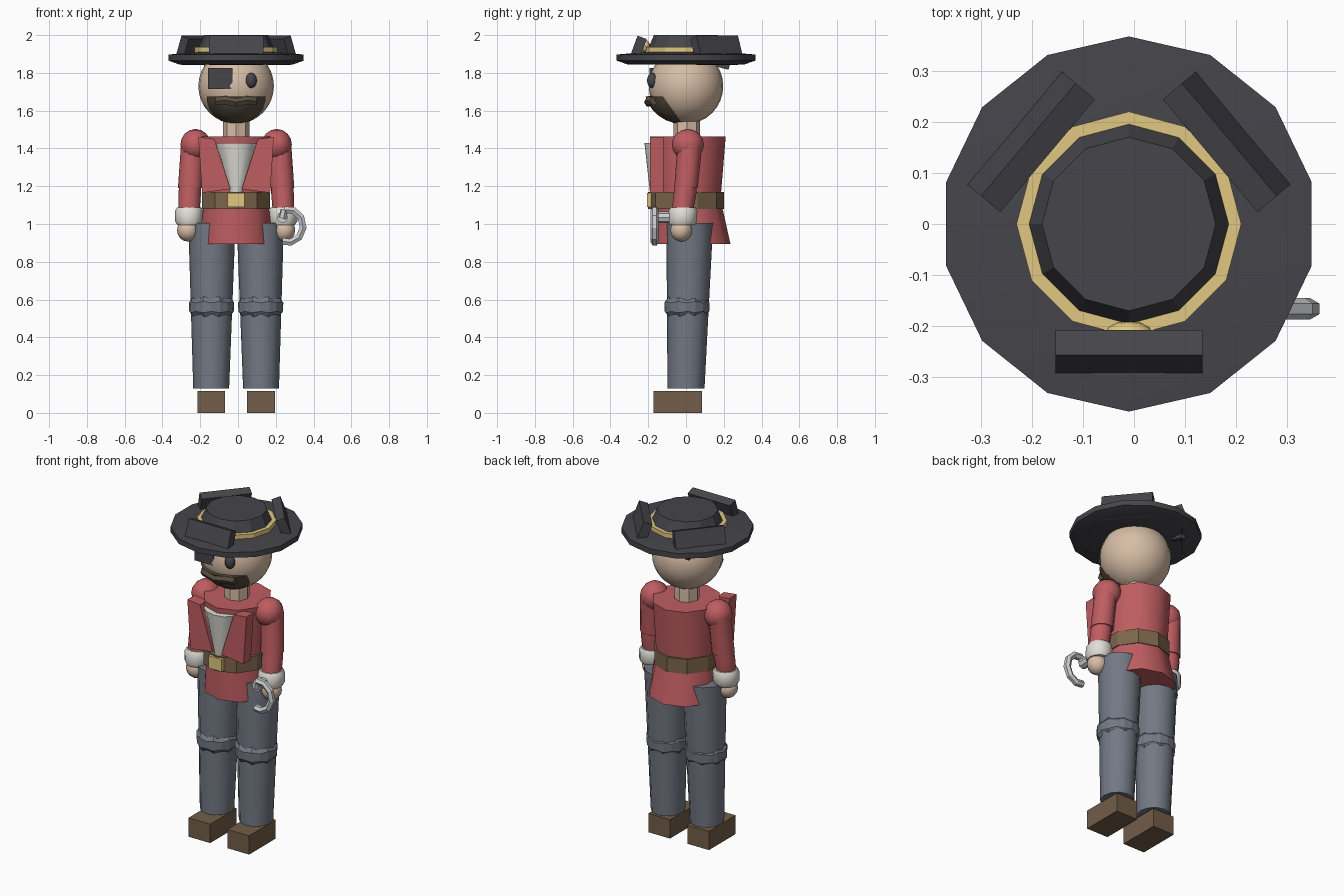
import bpy, bmesh, math
from mathutils import Vector, Matrix

if "Cube" in bpy.data.objects:
    bpy.data.objects.remove(bpy.data.objects["Cube"])

CX = -0.01  # body mid-plane; the hook pushes the bounding box to the other side
mats = {}
COL = dict(black=(.06, .06, .07), gold=(.75, .58, .22), skin=(.68, .51, .38), hair=(.10, .075, .05),
           red=(.52, .11, .12), white=(.75, .73, .67), leather=(.20, .13, .07), shoe=(.17, .11, .065),
           blue=(.17, .19, .23), steel=(.6, .61, .64))


def finish(name, bm, col, smooth=None):
    bmesh.ops.recalc_face_normals(bm, faces=bm.faces)
    me = bpy.data.meshes.new(name)
    bm.to_mesh(me)
    bm.free()
    ob = bpy.data.objects.new(name, me)
    bpy.context.collection.objects.link(ob)
    if col not in mats:
        mats[col] = bpy.data.materials.new(col)
        mats[col].diffuse_color = (*COL[col], 1)
    me.materials.append(mats[col])
    if smooth:
        bpy.ops.object.select_all(action='DESELECT')
        ob.select_set(True)
        bpy.context.view_layer.objects.active = ob
        bpy.ops.object.shade_smooth_by_angle(angle=math.radians(smooth))
    return ob


def skin_rings(bm, rings):
    vs = [[bm.verts.new(p) for p in r] for r in rings]
    n = len(vs[0])
    for a, b in zip(vs, vs[1:]):
        for i in range(n):
            bm.faces.new((a[i], a[(i + 1) % n], b[(i + 1) % n], b[i]))
    bm.faces.new(vs[0])
    bm.faces.new(vs[-1])


def loft(name, secs, n, col, smooth=None):
    """Stack of ellipses (cx, cy, z, rx, ry), first vertex at the front."""
    bm = bmesh.new()
    ang = [-math.pi / 2 + 2 * math.pi * i / n for i in range(n)]
    skin_rings(bm, [[(x + rx * math.cos(a), y + ry * math.sin(a), z) for a in ang]
                    for x, y, z, rx, ry in secs])
    return finish(name, bm, col, smooth)


def box(name, mat, size, col):
    bm = bmesh.new()
    bmesh.ops.create_cube(bm, size=1, matrix=mat @ Matrix.Diagonal((*size, 1)))
    return finish(name, bm, col)


def ball(name, loc, rad, col, u=24, v=16, cut=None):
    bm = bmesh.new()
    bmesh.ops.create_uvsphere(bm, u_segments=u, v_segments=v, radius=1,
                              matrix=Matrix.Translation(loc) @ Matrix.Diagonal((*rad, 1)))
    for co, no in cut or []:
        g = bm.verts[:] + bm.edges[:] + bm.faces[:]
        r = bmesh.ops.bisect_plane(bm, geom=g, plane_co=co, plane_no=no, clear_outer=True)
        bmesh.ops.holes_fill(bm, edges=[e for e in bm.edges if e.is_boundary])
    return finish(name, bm, col, 50)


def prism(name, pts, y0, y1, col):
    bm = bmesh.new()
    skin_rings(bm, [[(x, y, z) for x, z in pts] for y in (y0, y1)])
    return finish(name, bm, col)


def tube(name, path, r, n, col, smooth=None):
    bm = bmesh.new()
    path = [Vector(p) for p in path]
    rings = []
    for i, p in enumerate(path):
        t = (path[min(i + 1, len(path) - 1)] - path[max(i - 1, 0)]).normalized()
        side = t.orthogonal() if len(path) == 2 else Vector((0, 1, 0))
        side.normalize()
        up = t.cross(side)
        rings.append([p + r * (math.cos(a) * side + math.sin(a) * up)
                      for a in (2 * math.pi * k / n for k in range(n))])
    skin_rings(bm, rings)
    return finish(name, bm, col, smooth)


T, R = Matrix.Translation, Matrix.Rotation

# Hat: brim, crown, band, three turned-up flaps, stud
loft("hat_brim", [(CX, 0, 1.845, .31, .31), (CX, 0, 1.865, .367, .367), (CX, 0, 1.897, .367, .367),
                  (CX, 0, 1.912, .20, .20)], 14, "black", 40)
loft("hat_crown", [(CX, 0, 1.89, .20, .20), (CX, 0, 1.94, .195, .195), (CX, 0, 2.0, .17, .17)], 12, "black")
loft("hat_band", [(CX, 0, 1.90, .22, .22), (CX, 0, 1.937, .22, .22)], 12, "gold")
for i, deg in enumerate((-90, 40, 140)):
    m = T((CX, 0, 0)) @ R(math.radians(deg), 4, 'Z') @ T((.257, 0, 1.92)) @ R(math.radians(-20), 4, 'Y')
    box(f"hat_flap_{i}", m, (.052, .288, .145), "black")
ball("hat_stud", (CX, -.215, 1.94), (.046, .025, .035), "gold", 12, 8)

# Head
ball("head", (CX, 0, 1.73), (.2, .197, .2), "skin")
ball("beard", (CX, -.02, 1.74), (.195, .205, .21), "hair", 20, 14,
     [((0, 0, 1.675), (0, 0, 1)), ((0, -.125, 1.68), (0, .14, .10))])
for s in (-1, 1):
    tube("moustache", [(CX, -.195, 1.645), (CX + s * .055, -.19, 1.655), (CX + s * .11, -.165, 1.65)],
         .027, 6, "hair")
ball("eye", (.07, -.178, 1.76), (.03, .028, .04), "black", 16, 10)
box("eye_patch", T((-.095, -.175, 1.77)), (.13, .035, .11), "black")
box("eye_patch_strap", T((-.165, .185, 1.84)) @ R(math.radians(-15), 4, 'X'), (.03, .09, .025), "black")
loft("neck", [(CX, .005, 1.43, .07, .07), (CX, .005, 1.56, .07, .07)], 8, "skin")

# Coat, shirt, belt
loft("coat_body", [(CX, .01, 1.12, .178, .172), (CX, .01, 1.462, .19, .2)], 10, "red", 40)
loft("coat_skirt", [(CX, .03, .895, .205, .205), (CX, .005, 1.12, .178, .18)], 10, "red", 40)
loft("shirt", [(CX, -.13, 1.16, .035, .06), (CX, -.13, 1.43, .115, .09)], 12, "white", 40)
loft("belt", [(CX, 0, 1.08, .19, .2), (CX, 0, 1.17, .19, .2)], 10, "leather")
box("belt_buckle", T((CX, -.19, 1.127)), (.09, .035, .075), "gold")
for s in (-1, 1):
    prism("lapel", [(CX + s * x, z) for x, z in ((.20, 1.46), (.115, 1.45), (.03, 1.185), (.18, 1.165))],
          -.19, -.12, "red")

# Arms and legs, mirrored about the body mid-plane
for s, side in ((-1, "left"), (1, "right")):
    def X(x):
        return CX + s * x
    ball(f"{side}_shoulder", (X(.215), .01, 1.42), (.08, .085, .083), "red", 12, 8)
    loft(f"{side}_upper_arm", [(X(.23), .02, 1.42, .062, .066), (X(.242), 0, 1.19, .066, .062)][::-1],
         12, "red", 40)
    loft(f"{side}_forearm", [(X(.25), -.02, 1.06, .056, .056), (X(.246), -.005, 1.16, .06, .06),
                             (X(.242), 0, 1.23, .056, .056)], 12, "red", 40)
    loft(f"{side}_cuff", [(X(.25), -.02, .995, .062, .066), (X(.25), -.018, 1.015, .074, .076),
                          (X(.249), -.016, 1.07, .074, .076), (X(.248), -.015, 1.088, .064, .066)],
         12, "white", 50)
    ball(f"{side}_hand", (X(.255), -.025, .967), (.058, .058, .06), "skin", 12, 8)
    loft(f"{side}_leg", [(X(.132), .0, .13, .095, .098), (X(.128), .02, 1.005, .125, .124)], 12, "blue", 40)
    # Lumpy knee roll
    secs = [(.50, .098), (.53, .118), (.59, .12), (.62, .102)]
    bm = bmesh.new()
    skin_rings(bm, [[(X(.13) + r * math.cos(k * math.pi / 8), .005 + r * math.sin(k * math.pi / 8),
                      .56 + (z - .56) * (1 if k % 2 else .75)) for k in range(16)] for z, r in secs])
    finish(f"{side}_knee_roll", bm, "blue")
    box(f"{side}_boot", T((X(.132), -.043, .0575)), (.147, .257, .115), "shoe")

# Hook held out in front of one hand
tube("hook_rod", [(.235, -.06, 1.035), (.235, -.165, 1.035)], .03, 8, "steel")
arc = [math.radians(a) for a in (105, 68, 31, -6, -43, -80, -112)]
tube("hook", [(.265 + .08 * math.cos(a), -.166, .99 + .088 * math.sin(a)) for a in arc], .021, 6, "steel")
tube("hook_shank", [(.235, -.166, 1.03), (.246, -.166, 1.075)], .021, 6, "steel")

for m in bpy.data.materials:
    if m.users and not m.is_grease_pencil:
        m.use_nodes = True
        m.node_tree.nodes["Principled BSDF"].inputs["Base Color"].default_value = m.diffuse_color
